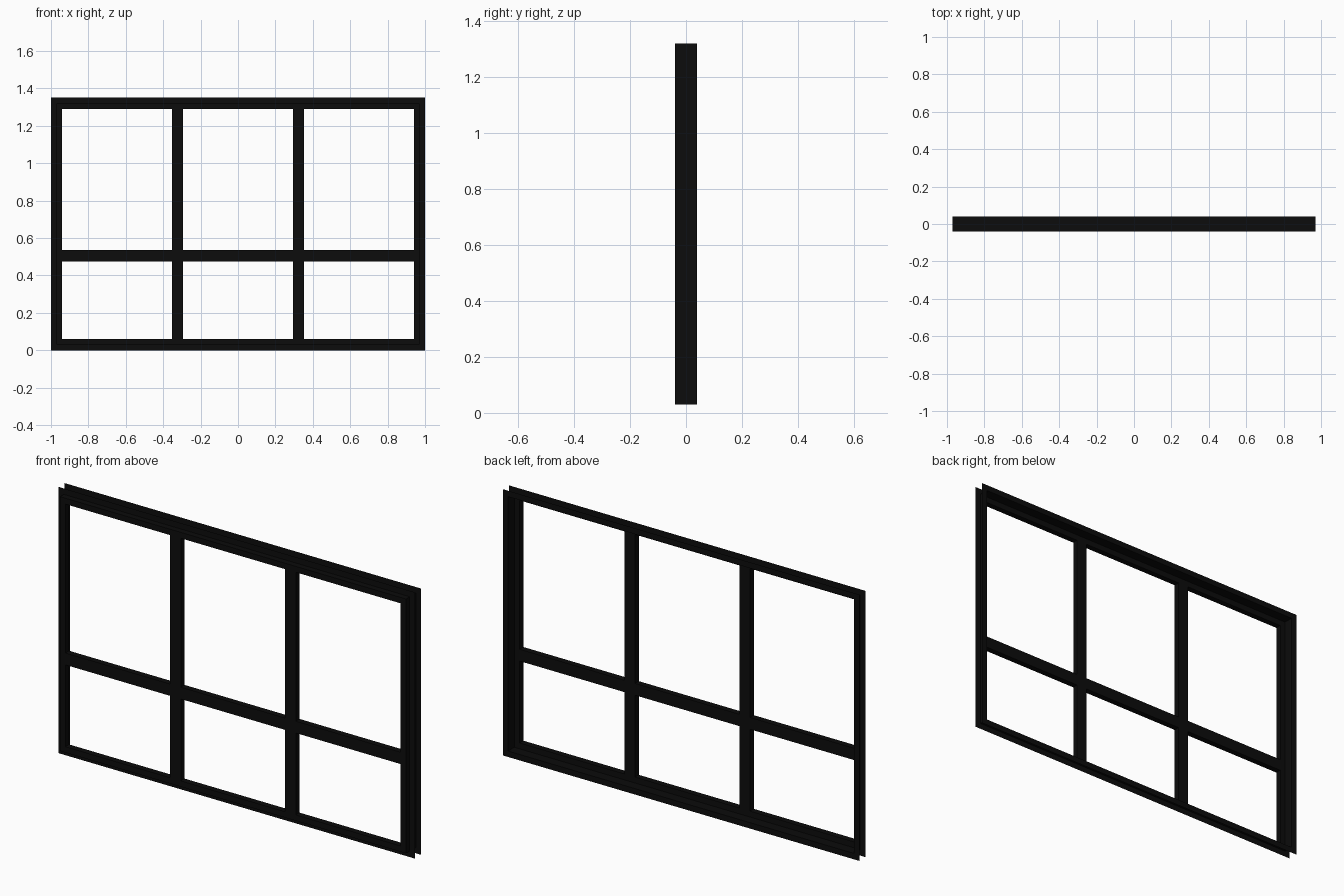
import bpy
import bmesh

cube = bpy.data.objects.get("Cube")
if cube:
    bpy.data.objects.remove(cube)

WIDTH, HEIGHT = 2.0, 1.35
FRONT, STEP, BACK = -0.04, -0.01, 0.04   # depths of the stepped section
BAR, LIP = 0.06, 0.03                    # bar width and outer lip width

black = bpy.data.materials.new("black paint")
black.use_nodes = True
colour = (0.0035, 0.0035, 0.0035, 1)
black.diffuse_color = colour
black.node_tree.nodes["Principled BSDF"].inputs["Base Color"].default_value = colour


def finish(name, bm):
    mesh = bpy.data.meshes.new(name)
    bm.to_mesh(mesh)
    bm.free()
    mesh.materials.append(black)
    obj = bpy.data.objects.new(name, mesh)
    bpy.context.collection.objects.link(obj)


def mitred_frame(name, profile, closed):
    """Sweep a profile of (inset, depth) points around the rectangle."""
    bm = bmesh.new()
    rings = []
    for inset, y in profile:
        x, low, high = WIDTH / 2 - inset, inset, HEIGHT - inset
        corners = ((-x, low), (x, low), (x, high), (-x, high))
        rings.append([bm.verts.new((cx, y, cz)) for cx, cz in corners])
    pairs = list(zip(rings, rings[1:]))
    if closed:
        pairs.append((rings[-1], rings[0]))
    for a, b in pairs:
        for i in range(4):
            j = (i + 1) % 4
            bm.faces.new((a[i], a[j], b[j], b[i]))
    bmesh.ops.recalc_face_normals(bm, faces=bm.faces)
    finish(name, bm)


def bar(name, x0, x1, z0, z1):
    bm = bmesh.new()
    bmesh.ops.create_cube(bm, size=1)
    for v in bm.verts:
        v.co = (x0 if v.co.x < 0 else x1,
                FRONT if v.co.y < 0 else STEP,
                z0 if v.co.z < 0 else z1)
    finish(name, bm)


# Front sash and the open channel around it
mitred_frame("sash", [(BAR, FRONT), (LIP, FRONT), (LIP, STEP), (BAR, STEP)], True)
mitred_frame("outer_channel", [(0, STEP), (LIP, STEP), (LIP, BACK), (0, BACK)], False)

# Upright glazing bars
half = BAR / 2
post_x, rail_z = 0.323, 0.505
for side, x in (("right", -post_x), ("left", post_x)):
    bar(side + "_upright", x - half, x + half, BAR, HEIGHT - BAR)

# Cross rail in three lengths
inner = WIDTH / 2 - BAR
spans = (("right", -inner, -post_x - half),
         ("middle", -post_x + half, post_x - half),
         ("left", post_x + half, inner))
for side, x0, x1 in spans:
    bar(side + "_cross_rail", x0, x1, rail_z - half, rail_z + half)
